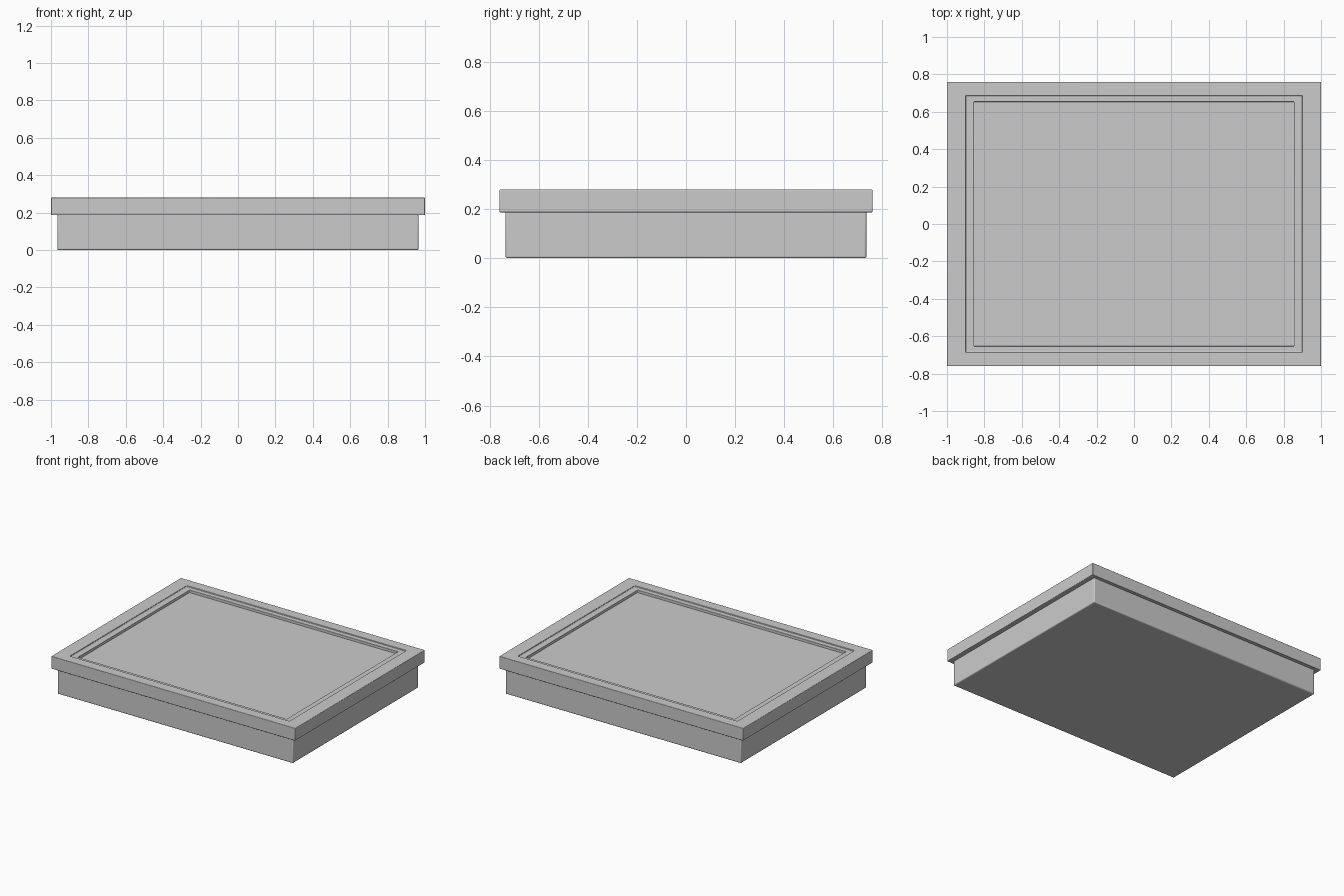
import bpy, bmesh

if "Cube" in bpy.data.objects:
    bpy.data.objects.remove(bpy.data.objects["Cube"])


def finish(name, bm, bevel):
    bmesh.ops.recalc_face_normals(bm, faces=bm.faces[:])
    me = bpy.data.meshes.new(name)
    bm.to_mesh(me)
    bm.free()
    ob = bpy.data.objects.new(name, me)
    bpy.context.collection.objects.link(ob)
    mod = ob.modifiers.new("soft_edges", 'BEVEL')
    mod.width = bevel
    mod.segments = 3
    mod.limit_method = 'ANGLE'
    bpy.context.view_layer.objects.active = ob
    ob.select_set(True)
    bpy.ops.object.shade_smooth_by_angle()
    ob.select_set(False)
    return ob


def rect_loft(name, loops, bevel, closed=False):
    """Stack rectangles (half x, half y, z); close as a ring or cap both ends."""
    bm = bmesh.new()
    rings = [[bm.verts.new((sx * x, sy * y, z))
              for sx, sy in ((-1, -1), (1, -1), (1, 1), (-1, 1))]
             for x, y, z in loops]
    pairs = list(zip(rings, rings[1:]))
    if closed:
        pairs.append((rings[-1], rings[0]))
    else:
        bm.faces.new(rings[0])
        bm.faces.new(rings[-1])
    for a, b in pairs:
        for i in range(4):
            j = (i + 1) % 4
            bm.faces.new((a[i], a[j], b[j], b[i]))
    return finish(name, bm, bevel)


# Lower box
rect_loft("box_body", [(0.965, 0.735, 0.0), (0.965, 0.735, 0.2)], 0.008)

# Overhanging lid frame with mitred corners and a shallow inner ledge
rect_loft("lid_frame", [
    (1.0, 0.76, 0.187), (1.0, 0.76, 0.28),
    (0.90, 0.685, 0.28), (0.90, 0.685, 0.271),
    (0.855, 0.653, 0.271), (0.855, 0.653, 0.187)], 0.008 * 0.5, closed=True)

# Recessed centre panel
rect_loft("centre_panel", [(0.86, 0.658, 0.19), (0.86, 0.658, 0.25)], 0.002)
